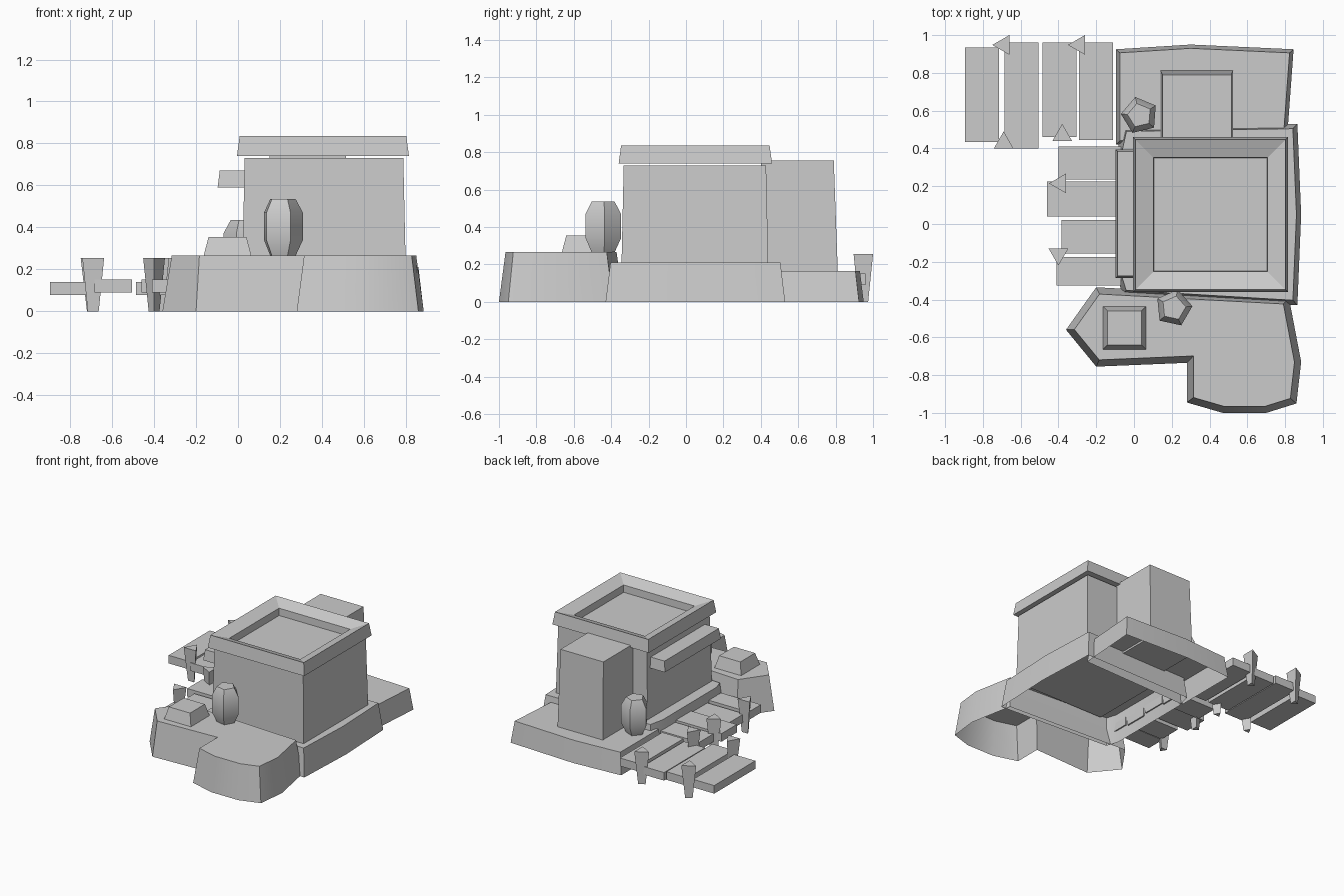
import bpy, bmesh, math
from mathutils import Vector

if "Cube" in bpy.data.objects:
    bpy.data.objects.remove(bpy.data.objects["Cube"])


def make(name, bm, smooth=None):
    bmesh.ops.recalc_face_normals(bm, faces=bm.faces)
    me = bpy.data.meshes.new(name)
    bm.to_mesh(me)
    bm.free()
    ob = bpy.data.objects.new(name, me)
    bpy.context.collection.objects.link(ob)
    if smooth:
        bpy.ops.object.select_all(action='DESELECT')
        ob.select_set(True)
        bpy.context.view_layer.objects.active = ob
        bpy.ops.object.shade_smooth_by_angle(angle=math.radians(smooth))
    return ob


def loft(name, rings, bottom=True, top=True, smooth=None):
    """Skin a stack of equal-length point rings."""
    bm = bmesh.new()
    vs = [[bm.verts.new(p) for p in r] for r in rings]
    n = len(vs[0])
    for a, b in zip(vs, vs[1:]):
        for i in range(n):
            j = (i + 1) % n
            bm.faces.new((a[i], a[j], b[j], b[i]))
    if bottom:
        bm.faces.new(vs[0][::-1])
    if top:
        bm.faces.new(vs[-1])
    ob = make(name, bm, smooth)
    if not bottom:  # open shells: make sure the sides and top face outward
        up = max(ob.data.polygons, key=lambda p: p.center.z)
        if up.normal.z < 0:
            ob.data.flip_normals()
    return ob


def rect(x0, x1, y0, y1, z, d=0.0):
    return [(x0 + d, y0 + d, z), (x1 - d, y0 + d, z),
            (x1 - d, y1 - d, z), (x0 + d, y1 - d, z)]


def ngon(cx, cy, r, z, n, a):
    return [(cx + r * math.cos(a + i * math.tau / n),
             cy + r * math.sin(a + i * math.tau / n), z) for i in range(n)]


def ground(name, pts, h, d):
    """Open-bottomed rock slab: counterclockwise outline drawn in by d at the top."""
    p = [Vector(q) for q in pts]
    n = len(p)
    top = []
    for i in range(n):
        a = (p[i] - p[i - 1]).normalized()
        b = (p[(i + 1) % n] - p[i]).normalized()
        na, nb = Vector((-a.y, a.x)), Vector((-b.y, b.x))
        q = p[i] + (na + nb) * d / (1 + na.dot(nb))
        top.append((q.x, q.y, h))
    loft(name, [[(q.x, q.y, 0) for q in p], top], bottom=False, smooth=50)


# Ground slabs
ground("front_ground", [(-.36, -.56), (-.2, -.755), (.28, -.735), (.28, -.945),
                        (.47, -1), (.70, -1), (.86, -.95), (.885, -.73),
                        (.82, -.39), (-.2, -.335)], .265, .035)
ground("middle_ground", [(-.06, -.375), (.865, -.43), (.885, .05), (.865, .53),
                         (-.06, .515), (-.09, .38), (-.09, -.28)], .21, .025)
ground("back_ground", [(-.095, .42), (.81, .45), (.845, .925), (.3, .95),
                       (-.095, .925)], .165, .02)

# House and annex
loft("house_walls", [rect(.02, .80, -.345, .44, .19), rect(.02, .80, -.345, .44, .73, .012)])
loft("annex", [rect(.14, .525, .40, .812, .15), rect(.15, .515, .40, .79, .755)])

# Roof with a sunken middle
R = (-.005, .815, -.36, .46)
loft("roof", [rect(*R, .74), rect(*R, .835, .013), rect(*R, .80, .108), rect(*R, .745, .11)])

# Ledge on the left wall
loft("side_ledge", [rect(-.097, .04, -.285, .395, .59), rect(-.087, .04, -.275, .385, .67)])

# Crate
loft("crate", [rect(-.165, .065, -.665, -.435, .26), rect(-.14, .04, -.64, -.46, .355)])

# Barrels
for name, x, y, z, a in (("front_barrel", .21, -.445, .265, .1),
                         ("back_barrel", .03, .575, .165, .55)):
    loft(name, [ngon(x, y, r, z + h, 5, a) for r, h in
                ((.065, 0), (.1, .075), (.1, .205), (.065, .27))], smooth=40)

# Walkway planks: back run lies along y, side run along x
planks = [(-.895, -.715, .435, .935), (-.685, -.505, .40, .96),
          (-.485, -.305, .46, .96), (-.29, -.11, .445, .96),
          (-.40, -.07, .235, .41), (-.46, -.07, .04, .225),
          (-.385, -.07, -.155, .02), (-.41, -.07, -.325, -.175)]
for i, b in enumerate(planks):
    z = .077 + .012 * (i % 2)
    loft(f"plank_{i + 1}", [rect(*b, z), rect(*b, z + .062)])

# Three-sided posts, pointed at the bottom
posts = [(-.69, .948, 180), (-.29, .948, 180), (-.69, .43, 90),
         (-.38, .47, 90), (-.39, .215, 180), (-.40, -.16, 270)]
for i, (x, y, deg) in enumerate(posts):
    a = math.radians(deg)
    loft(f"post_{i + 1}", [ngon(x, y, .03, 0, 3, a), ngon(x, y, .06, .255, 3, a)])
